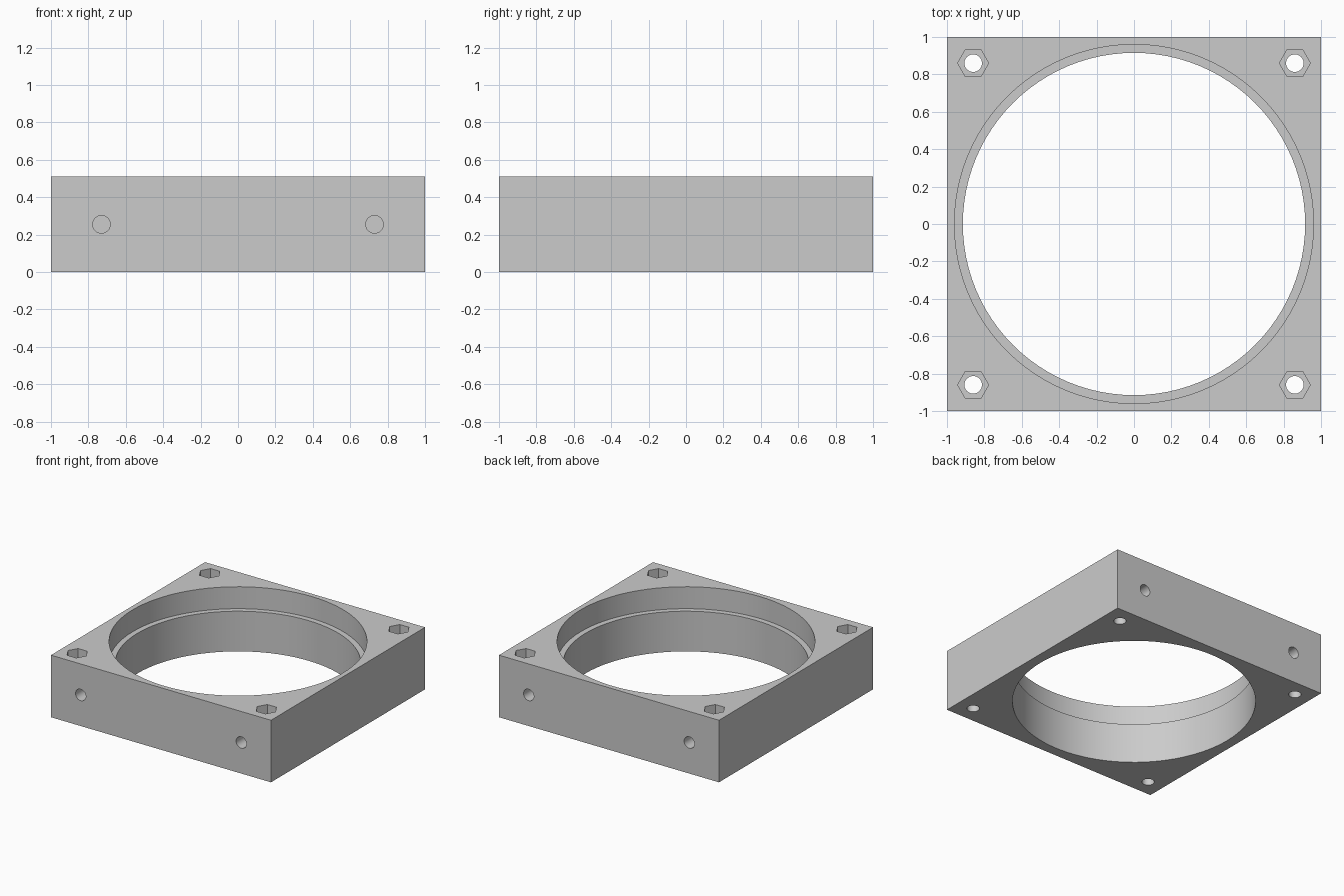
import bpy
import math

cube = bpy.data.objects.get("Cube")
if cube:
    bpy.data.objects.remove(cube, do_unlink=True)

HEIGHT = 0.51
LEDGE_Z = 0.33
BORE_R, RECESS_R = 0.915, 0.96
BOLT_XY, HOLE_R = 0.86, 0.047
NUT_R, NUT_DEPTH = 0.083, 0.1
SIDE_X, SIDE_DEPTH = 0.73, 0.2
OVER = 0.1  # cutter overshoot beyond the surface

grey = bpy.data.materials.new("plain grey")
grey.use_nodes = True
colour = (0.6, 0.6, 0.6, 1)
grey.diffuse_color = colour
grey.node_tree.nodes["Principled BSDF"].inputs["Base Color"].default_value = colour

# Square block
bpy.ops.mesh.primitive_cube_add(size=1, location=(0, 0, HEIGHT / 2))
frame = bpy.context.object
frame.name = "square_frame"
frame.scale = (2, 2, HEIGHT)
bpy.ops.object.transform_apply(location=True, rotation=False, scale=True)
frame.data.materials.append(grey)


def cut(name, sides, radius, depth, centre, tilt=0):
    """Subtract a prism from the frame and remove the cutter."""
    bpy.ops.mesh.primitive_cylinder_add(
        vertices=sides, radius=radius, depth=depth, location=centre)
    cutter = bpy.context.object
    cutter.name = name
    cutter.hide_render = True
    if sides == 6:  # corners point along x
        cutter.rotation_euler.z = math.radians(30)
    cutter.rotation_euler.x = tilt
    cutter.data.materials.append(grey)
    mod = frame.modifiers.new(name, 'BOOLEAN')
    mod.operation = 'DIFFERENCE'
    mod.solver = 'EXACT'
    mod.object = cutter
    bpy.context.view_layer.objects.active = frame
    bpy.ops.object.modifier_apply(modifier=name)
    bpy.data.objects.remove(cutter, do_unlink=True)


def cut_down(name, sides, radius, floor):
    """Return a cutter function working from above the top down to a floor."""
    top = HEIGHT + OVER
    return lambda x, y: cut(name, sides, radius, top - floor, (x, y, (top + floor) / 2))


# Central bore with a stepped recess at the top
cut_down("bore", 96, BORE_R, -OVER)(0, 0)
cut_down("recess", 96, RECESS_R, LEDGE_Z)(0, 0)

# Corner bolt holes with nut pockets, and blind holes in front and back
bolt_hole = cut_down("bolt_hole", 32, HOLE_R, -OVER)
nut_pocket = cut_down("nut_pocket", 6, NUT_R, HEIGHT - NUT_DEPTH)
for sx in (-1, 1):
    for sy in (-1, 1):
        bolt_hole(sx * BOLT_XY, sy * BOLT_XY)
        nut_pocket(sx * BOLT_XY, sy * BOLT_XY)
        cut("side_hole", 32, HOLE_R, 2 * SIDE_DEPTH,
            (sx * SIDE_X, sy, HEIGHT / 2), math.pi / 2)

# Smooth round walls, crisp edges
bpy.ops.object.select_all(action='DESELECT')
frame.select_set(True)
bpy.context.view_layer.objects.active = frame
bpy.ops.object.shade_smooth_by_angle(angle=math.radians(30))
